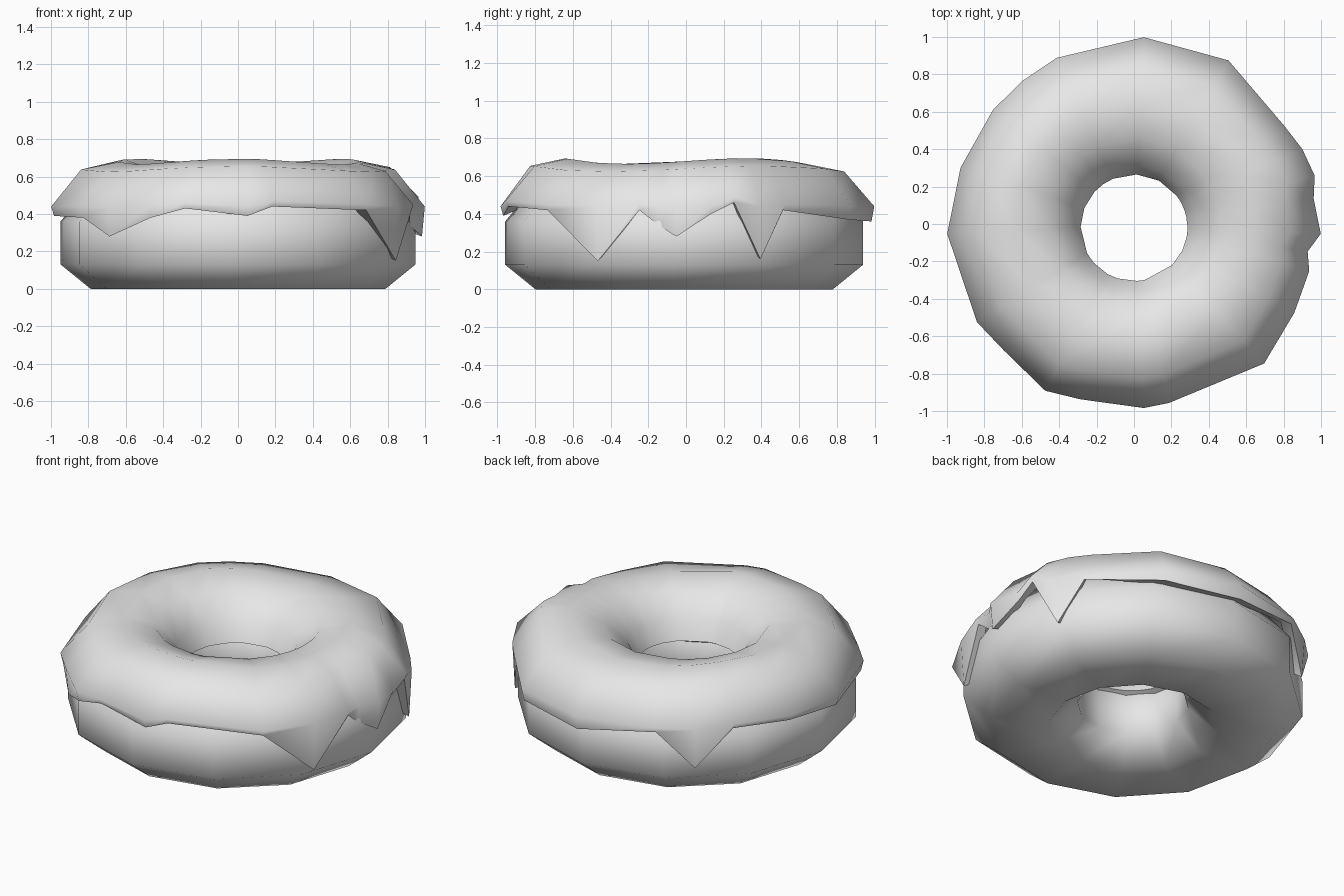
import bpy
import bmesh
from math import sin, cos, radians

cube = bpy.data.objects.get("Cube")
if cube:
    bpy.data.objects.remove(cube, do_unlink=True)

grey = bpy.data.materials.new("plain grey")
grey.use_nodes = True
colour = (0.8, 0.8, 0.8, 1)
grey.diffuse_color = colour
grey.node_tree.nodes["Principled BSDF"].inputs["Base Color"].default_value = colour


def loft_ring(name, angles, section, closed, sharp):
    """Sweep section(index, angle) -> [(radius, z)] around the vertical axis."""
    bm = bmesh.new()
    rings = []
    for i, degrees in enumerate(angles):
        a = radians(degrees)
        rings.append([bm.verts.new((r * cos(a), r * sin(a), z)) for r, z in section(i, a)])
    count = len(rings[0])
    for i, ring in enumerate(rings):
        after = rings[(i + 1) % len(rings)]
        for j in range(count if closed else count - 1):
            k = (j + 1) % count
            bm.faces.new((ring[j], after[j], after[k], ring[k]))
    if closed:
        bmesh.ops.recalc_face_normals(bm, faces=bm.faces)
    mesh = bpy.data.meshes.new(name)
    bm.to_mesh(mesh)
    bm.free()
    mesh.materials.append(grey)
    obj = bpy.data.objects.new(name, mesh)
    bpy.context.collection.objects.link(obj)
    bpy.ops.object.select_all(action="DESELECT")
    obj.select_set(True)
    bpy.context.view_layer.objects.active = obj
    bpy.ops.object.shade_smooth_by_angle(angle=radians(sharp))
    return obj


# Dough: a chunky ring with an eight-sided section
DOUGH = [(0.95, 0.13), (0.95, 0.36), (0.78, 0.57), (0.46, 0.57),
         (0.31, 0.37), (0.31, 0.14), (0.47, 0), (0.79, 0)]
dough = loft_ring("dough", [27 + 30 * i for i in range(12)],
                  lambda i, a: DOUGH, True, 80)
dough.location.y = -0.01

# Icing: angle, widest radius and hem height of each column, with pointed drips
ICING = [(-3, 1, 0.28), (8, 0.97, 0.4), (15, 1, 0.46), (24, 0.985, 0.16),
         (33, 0.96, 0.42), (60, 1.01, 0.37), (87, 1, 0.36), (115, 0.98, 0.42),
         (128, 0.97, 0.2), (141, 0.97, 0.43), (162, 0.975, 0.41), (183, 1, 0.39),
         (212, 0.99, 0.38), (224, 0.97, 0.28), (242, 1.01, 0.38), (253, 0.98, 0.43),
         (273, 0.985, 0.39), (281, 0.975, 0.44), (313, 1.02, 0.42),
         (331, 0.98, 0.15), (345, 0.97, 0.42), (351, 0.94, 0.34)]


def icing_section(i, a):
    _, wide, hem = ICING[i]
    wave = 0.015 * sin(3 * a)
    rim = 0.285 - 0.02 * sin(a)
    return [(0.9, hem + 0.03), (wide - 0.015, hem), (wide, max(0.44, hem + 0.03)),
            (wide * 0.84, 0.64 + wave), (0.64, 0.68 + wave), (0.46, 0.64),
            (rim + 0.05, 0.52), (rim, 0.4), (0.34, 0.38)]


loft_ring("icing", [column[0] for column in ICING], icing_section, False, 70)
